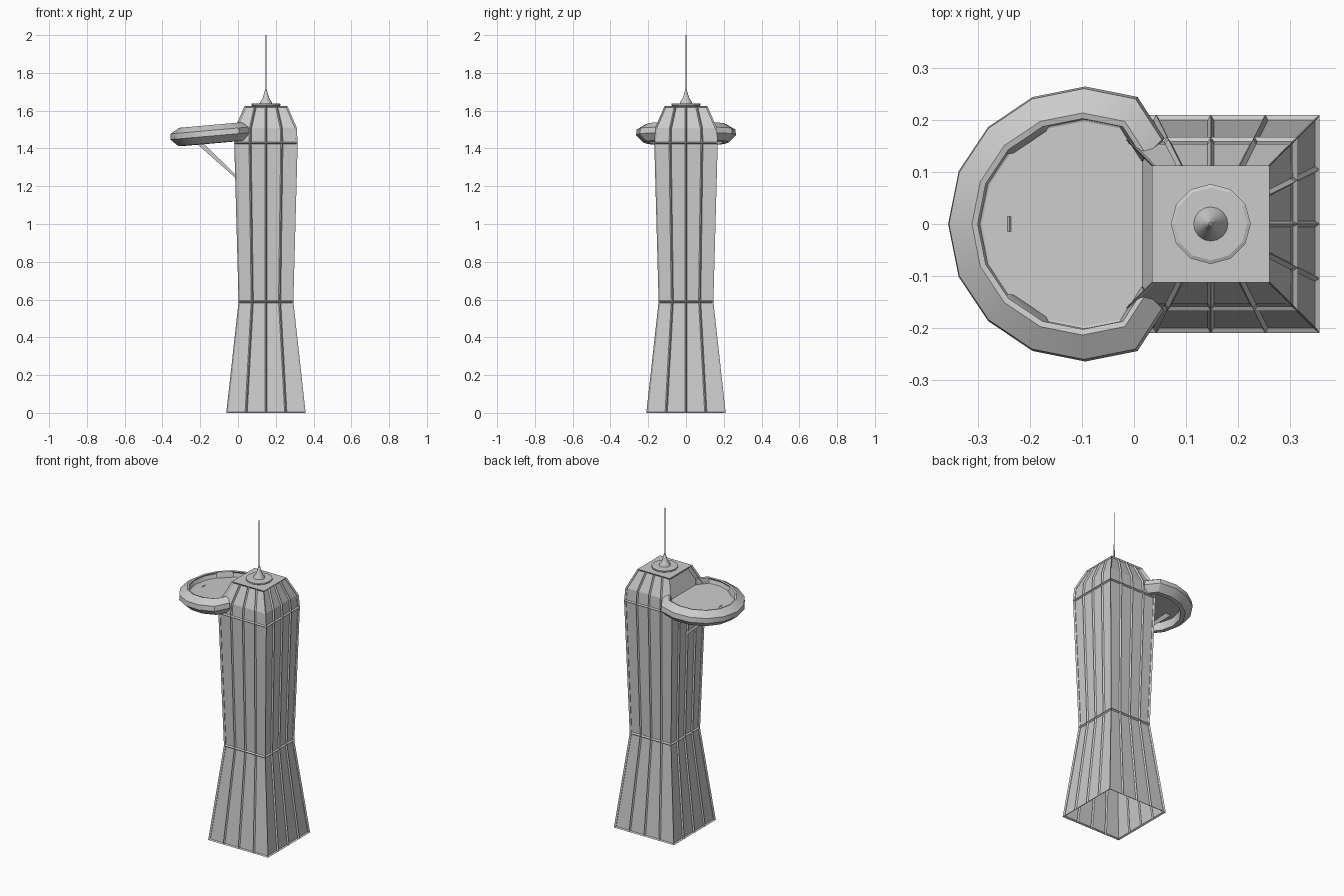
import bpy, bmesh, math
from mathutils import Matrix, Vector

if "Cube" in bpy.data.objects:
    bpy.data.objects.remove(bpy.data.objects["Cube"], do_unlink=True)

GREY = (0.6, 0.6, 0.6, 1)
mat = bpy.data.materials.new("concrete_grey")
mat.use_nodes = True
mat.diffuse_color = GREY
mat.node_tree.nodes["Principled BSDF"].inputs["Base Color"].default_value = GREY

CX = 0.148                      # tower axis
DISH = Matrix.Translation((-0.095, 0, 1.48)) @ Matrix.Rotation(math.radians(-5), 4, "Y")


def finish(name, bm, matrix=Matrix(), smooth=None):
    mesh = bpy.data.meshes.new(name)
    bm.to_mesh(mesh)
    bm.free()
    mesh.materials.append(mat)
    ob = bpy.data.objects.new(name, mesh)
    bpy.context.collection.objects.link(ob)
    ob.matrix_world = matrix
    if smooth:
        bpy.ops.object.select_all(action="DESELECT")
        ob.select_set(True)
        bpy.context.view_layer.objects.active = ob
        bpy.ops.object.shade_smooth_by_angle(angle=math.radians(smooth))
    return ob


def inset(bm, faces, thickness, depth):
    bm.normal_update()
    bmesh.ops.inset_region(bm, faces=faces, thickness=thickness, depth=depth,
                           use_boundary=True, use_even_offset=True)


def lathe(name, profile, sides, smooth=None):
    bm = bmesh.new()
    rings = [[bm.verts.new((CX + r * math.cos(2 * math.pi * i / sides),
                            r * math.sin(2 * math.pi * i / sides), z))
              for i in range(sides)] for r, z in profile]
    for a, b in zip(rings, rings[1:]):
        for i in range(sides):
            j = (i + 1) % sides
            bm.faces.new((a[i], a[j], b[j], b[i]))
    bm.faces.new(rings[-1])
    bm.faces.new(rings[0][::-1])
    return finish(name, bm, smooth=smooth)


# Tower: four panels per side, framed by raised ribs, open at the bottom
PANELS = 4
CORNERS = [(-1, -1), (1, -1), (1, 1), (-1, 1)]
LEVELS = [(0.21, 0), (0.145, 0.59), (0.168, 1.43), (0.163, 1.51), (0.113, 1.625)]
bm = bmesh.new()
loops = []
for half, z in LEVELS:
    loop = []
    for s in range(4):
        a, b = Vector(CORNERS[s]), Vector(CORNERS[(s + 1) % 4])
        for p in range(PANELS):
            q = a.lerp(b, p / PANELS) * half
            loop.append(bm.verts.new((CX + q.x, q.y, z)))
    loops.append(loop)
count = 4 * PANELS
rows = []
for lo, hi in zip(loops, loops[1:]):
    rows.append([bm.faces.new((lo[i], lo[(i + 1) % count], hi[(i + 1) % count], hi[i]))
                 for i in range(count)])
bm.faces.new(loops[-1])
first_bay = 3 * PANELS          # columns of the side that opens to the dish
for i in range(count):
    inset(bm, [rows[0][i]], 0.006, -0.009)
    inset(bm, [rows[1][i]], 0.006, -0.009)
    if i < first_bay:
        inset(bm, [rows[2][i], rows[3][i]], 0.006, -0.009)
bay = [f for row in rows[2:] for f in row[first_bay:]]
inset(bm, bay, 0.015, -0.032)
finish("tower_shell", bm)

# Roof cap, spire and mast
lathe("roof_disc", [(0.07, 1.622), (0.077, 1.628), (0.077, 1.636), (0.07, 1.639)], 12)
lathe("spire", [(0.034, 1.636), (0.031, 1.645), (0.018, 1.665),
                (0.010, 1.69), (0.004, 1.712)], 16, 40)
lathe("mast", [(0.003, 1.70), (0.0025, 2.0)], 8, 40)

# Dish rim: sixteen-sided sweep whose ends tuck into the tower
stations = [(47, 0.85)] + [(67.5 + 22.5 * i, 1) for i in range(11)] + [(313, 0.85)]
rim = [(0.192, 0.008), (0.203, 0.045), (0.214, 0.048), (0.261, 0.02),
       (0.265, -0.01), (0.226, -0.048), (0.2, -0.05)]


def ring_point(r, z, station):
    angle, scale = math.radians(station[0]), station[1]
    return (r * scale * math.cos(angle), r * scale * math.sin(angle), z)


bm = bmesh.new()
sections = [[bm.verts.new(ring_point(r, z, s)) for r, z in rim] for s in stations]
inner_wall = []
for a, b in zip(sections, sections[1:]):
    for k in range(len(rim)):
        m = (k + 1) % len(rim)
        face = bm.faces.new((a[k], a[m], b[m], b[k]))
        if k == 0:
            inner_wall.append(face)
bm.faces.new(sections[0])
bm.faces.new(sections[-1][::-1])
bmesh.ops.recalc_face_normals(bm, faces=bm.faces)
# Slots cut in the inner wall
for start, end in ((1, 3), (4, 8), (9, 11)):
    inset(bm, inner_wall[start:end], 0.007, -0.008)
finish("dish_rim", bm, DISH, 30)

# Dish floor, reaching into the tower bay
bm = bmesh.new()
floor = bm.faces.new([bm.verts.new(ring_point(0.198, 0.012, s)) for s in stations])
slab = bmesh.ops.extrude_face_region(bm, geom=[floor])
bmesh.ops.translate(bm, vec=(0, 0, -0.012),
                    verts=[v for v in slab["geom"] if isinstance(v, bmesh.types.BMVert)])
if floor.is_valid and len(bm.faces) == len(stations) + 1:
    bm.faces.new(list(floor.verts))
bmesh.ops.recalc_face_normals(bm, faces=bm.faces)
finish("dish_floor", bm, DISH)

# Diagonal strut, wider at the dish
low, high = Vector((-0.005, 0, 1.245)), Vector((-0.25, 0, 1.472))
bm = bmesh.new()
bmesh.ops.create_cone(bm, cap_ends=True, segments=4, radius1=0.009, radius2=0.02,
                      depth=(high - low).length,
                      matrix=Matrix.Rotation(math.radians(45), 4, "Z"))
turn = (high - low).to_track_quat("Z", "Y").to_matrix().to_4x4()
finish("dish_strut", bm, Matrix.Translation((low + high) / 2) @ turn)
